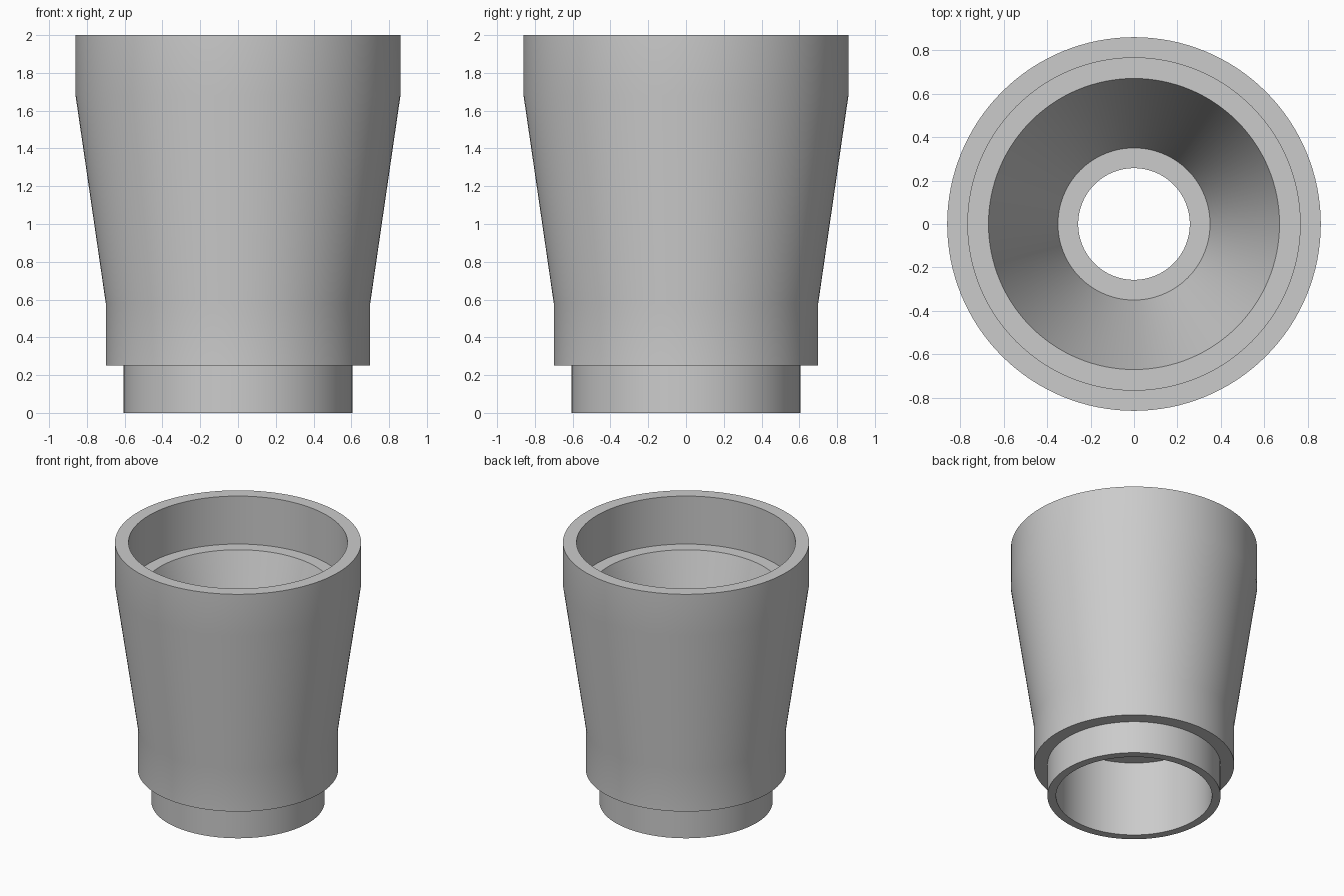
import bpy
import bmesh
from math import radians, tau

cube = bpy.data.objects.get("Cube")
if cube:
    bpy.data.objects.remove(cube, do_unlink=True)

# Plain grey material
grey = bpy.data.materials.new("plain grey")
grey.use_nodes = True
color = (0.6, 0.6, 0.6, 1)
grey.diffuse_color = color
grey.node_tree.nodes["Principled BSDF"].inputs["Base Color"].default_value = color


def lathe(name, profile, material, sides=128):
    """Revolve a closed (radius, height) profile around the z axis."""
    bm = bmesh.new()
    verts = [bm.verts.new((r, 0, z)) for r, z in profile]
    edges = [bm.edges.new((a, b)) for a, b in zip(verts, verts[1:] + verts[:1])]
    bmesh.ops.spin(bm, geom=verts + edges, cent=(0, 0, 0), axis=(0, 0, 1),
                   angle=tau, steps=sides)
    bmesh.ops.remove_doubles(bm, verts=bm.verts, dist=0.0005)
    bmesh.ops.recalc_face_normals(bm, faces=bm.faces)
    mesh = bpy.data.meshes.new(name)
    bm.to_mesh(mesh)
    bm.free()
    mesh.materials.append(material)
    obj = bpy.data.objects.new(name, mesh)
    bpy.context.collection.objects.link(obj)
    bpy.ops.object.select_all(action="DESELECT")
    obj.select_set(True)
    bpy.context.view_layer.objects.active = obj
    bpy.ops.object.shade_smooth_by_angle(angle=radians(30))
    return obj


# Outside: spigot, shoulder, lower collar, taper, upper collar
outside = [(0.605, 0), (0.605, 0.25), (0.70, 0.25), (0.70, 0.58),
           (0.86, 1.68), (0.86, 2.0)]
# Inside: upper socket, stop ledge, funnel, floor ring, hole, lower socket
inside = [(0.765, 2.0), (0.765, 1.63), (0.67, 1.63), (0.35, 0.68),
          (0.257, 0.68), (0.257, 0.58), (0.545, 0.58), (0.545, 0)]

lathe("reducer_body", outside + inside, grey)
